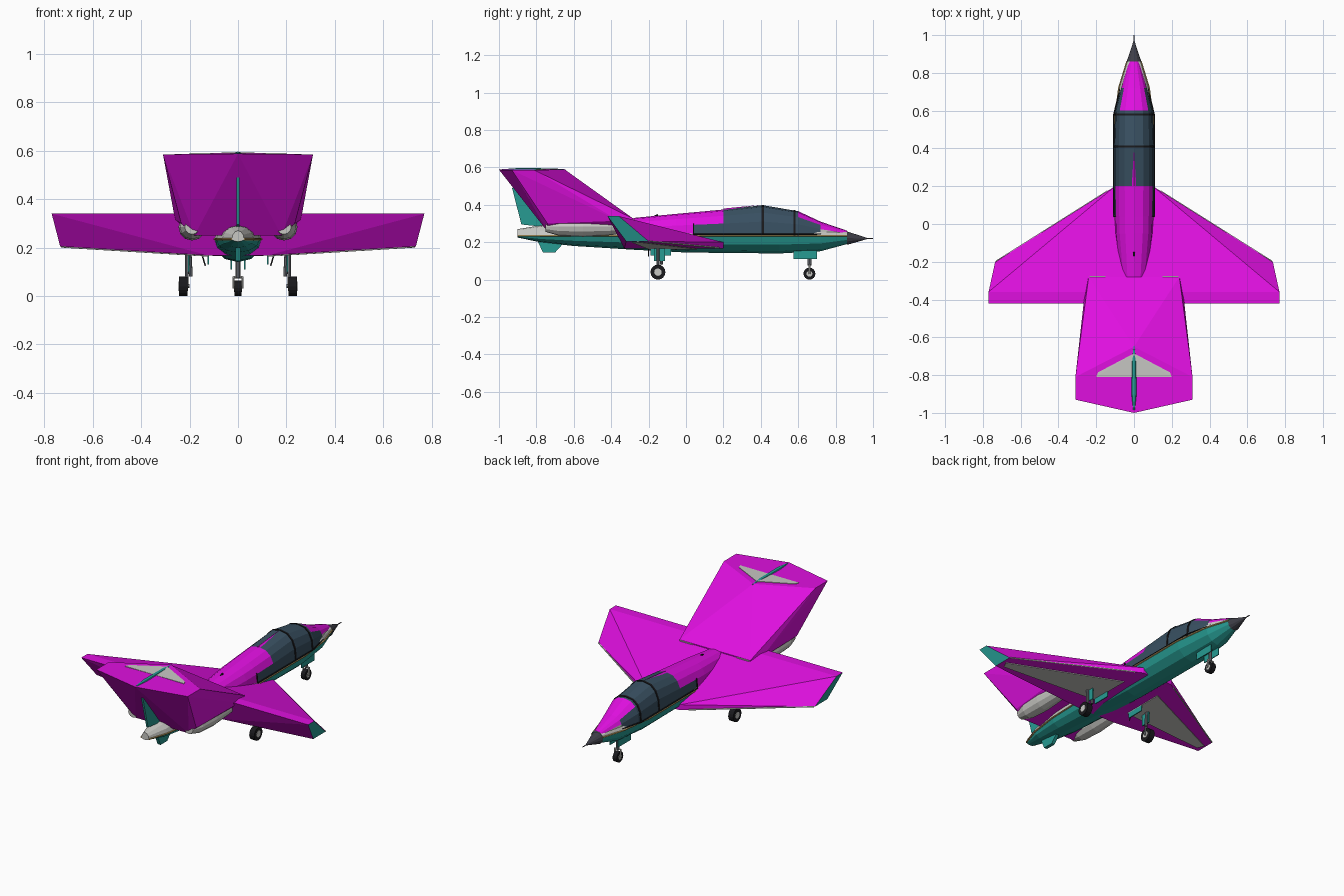
import bpy, bmesh, math
from mathutils import Vector, Matrix

if "Cube" in bpy.data.objects:
    bpy.data.objects.remove(bpy.data.objects["Cube"])

COLOURS = {
    "magenta": (0.74, 0.005, 0.74), "teal": (0.02, 0.33, 0.29),
    "light_grey": (0.58, 0.58, 0.55), "glass": (0.04, 0.08, 0.12),
    "nose_grey": (0.05, 0.05, 0.065), "black": (0.01, 0.01, 0.012),
    "tan": (0.55, 0.38, 0.13), "steel": (0.18, 0.19, 0.21),
}
NAMES = list(COLOURS)
MATS = []
for n, c in COLOURS.items():
    m = bpy.data.materials.new(n)
    m.diffuse_color = (*c, 1)
    m.use_nodes = True
    m.node_tree.nodes["Principled BSDF"].inputs["Base Color"].default_value = m.diffuse_color
    MATS.append(m)


def finish(name, bm, colour):
    """colour: a name, or a rule taking a face."""
    bmesh.ops.recalc_face_normals(bm, faces=bm.faces)
    for f in bm.faces:
        f.material_index = NAMES.index(colour if isinstance(colour, str) else colour(f))
    me = bpy.data.meshes.new(name)
    bm.to_mesh(me)
    bm.free()
    for m in MATS:
        me.materials.append(m)
    ob = bpy.data.objects.new(name, me)
    bpy.context.collection.objects.link(ob)
    return ob


def hull(name, pts, colour, both=False):
    bm = bmesh.new()
    if both:
        pts = list(pts) + [(-x, y, z) for x, y, z in pts if x]
    for p in pts:
        bm.verts.new(p)
    r = bmesh.ops.convex_hull(bm, input=bm.verts)
    bmesh.ops.delete(bm, geom=list({v for v in r["geom_interior"] if isinstance(v, bmesh.types.BMVert)}),
                     context='VERTS')
    bmesh.ops.dissolve_limit(bm, angle_limit=0.01, verts=bm.verts, edges=bm.edges)
    return finish(name, bm, colour)


def loft(name, rings, colour):
    bm = bmesh.new()
    rs = [[bm.verts.new(p) for p in r] for r in rings]
    n = len(rs[0])
    for a, b in zip(rs, rs[1:]):
        for i in range(n):
            j = (i + 1) % n
            bm.faces.new((a[i], a[j], b[j], b[i]))
    bm.faces.new(rs[0])
    bm.faces.new(rs[-1])
    return finish(name, bm, colour)


def rods(name, segs, r, colour, sides=6):
    """Straight round bars between pairs of points."""
    bm = bmesh.new()
    for a, b in segs:
        a, b = Vector(a), Vector(b)
        d = b - a
        mat = Matrix.Translation((a + b) / 2) @ d.to_track_quat('Z', 'Y').to_matrix().to_4x4()
        bmesh.ops.create_cone(bm, cap_ends=True, segments=sides, radius1=r, radius2=r,
                              depth=d.length, matrix=mat)
    return finish(name, bm, colour)


def oval(y, w, zm, down, up, n=12, cx=0.0):
    out = []
    for i in range(n):
        a = 2 * math.pi * i / n
        s = math.sin(a)
        out.append((cx + w * math.cos(a), y, zm + s * (up if s > 0 else down)))
    return out


def box(name, lo, hi, colour):
    return hull(name, [(x, y, z) for x in (lo[0], hi[0]) for y in (lo[1], hi[1])
                       for z in (lo[2], hi[2])], colour)


# Fuselage: teal belly, pale upper flanks
ZM = 0.235
BODY = [(-0.9, .025, .01, .035), (-0.78, .065, .035, .055), (-0.6, .09, .055, .065),
        (-0.28, .1, .075, .07), (0, .107, .09, .06), (.5, .107, .095, .035),
        (.72, .08, .083, .04), (.86, .037, .045, .025)]
loft("fuselage", [oval(y, w, ZM, d, u) for y, w, d, u in BODY],
     lambda f: "teal" if f.calc_center_median().z < ZM else "light_grey")
for s, side in ((1, "right"), (-1, "left")):
    rods(side + "_trim_line", [((s * a[1], a[0], ZM), (s * b[1], b[0], ZM))
                               for a, b in zip(BODY, BODY[1:])], .005, "tan")

# Nose cone and probe
loft("nose_cone", [oval(.86, .039, .222, .036, .036), oval(.91, .022, .221, .021, .021),
                   oval(.965, .004, .22, .004, .004)], "nose_grey")
rods("nose_probe", [((0, .95, .22), (0, 1, .22))], .003, "nose_grey")

# Upper deck with canopy glass
DECK = [(-.28, .075, .33), (-.05, .1, .352), (.04, .103, .36), (.2, .106, .375), (.41, .106, .398),
        (.6, .1, .366), (.72, .07, .31), (.86, .028, .262)]


def arch(y, grow=0.0):
    for a, b in zip(DECK, DECK[1:]):
        if a[0] <= y <= b[0]:
            t = (y - a[0]) / (b[0] - a[0])
            w, top = (a[k] + t * (b[k] - a[k]) + grow for k in (1, 2))
    pts = []
    for i in range(9):
        c, s = math.cos(math.pi * i / 8), math.sin(math.pi * i / 8)
        pts.append((w * math.copysign(abs(c) ** .8, c), y, ZM + (top - ZM) * s ** .8))
    return pts


def deck_colour(f):
    c = f.calc_center_median()
    if .2 < c.y < .6:
        return "glass"
    if .6 < c.y < .72:
        return "magenta" if abs(c.x) < .062 else "glass"
    if c.y > .72:
        return "magenta" if c.z > .262 else "light_grey"
    if .04 < c.y < .2 and c.z < .28:
        return "glass"
    return "magenta"


loft("upper_deck", [arch(d[0]) for d in DECK], deck_colour)
for i, y in enumerate((.41, .58)):
    loft(f"canopy_frame_{i}", [arch(y - .006, .003), arch(y + .006, .003)], "black")
hull("spine_ridge", [(.012, .2, .372), (0, .4, .4), (0, .2, .38)], "magenta", True)
for s, side in ((1, "right"), (-1, "left")):
    rods(side + "_canopy_sill", [((s * .107, .04, .243), (s * .107, .58, .243)),
                                 ((s * .107, .58, .243), (s * .073, .72, .243)),
                                 ((s * .106, .04, .243), (s * .1, .04, .3))], .004, "black")
rods("deck_vent", [((0, -.17, .335), (0, -.15, .345))], .006, "black")

# Thick wedge wing with teal tips
hull("wing", [(.1, .2, .166), (.1, .2, .2), (.12, -.33, .167), (.735, -.2, .205), (.735, -.32, .205),
              (.77, -.36, .34), (.77, -.42, .34)],
     lambda f: "teal" if abs(f.normal.x) > .85 else "magenta", True)
for s, side in ((1, "right"), (-1, "left")):
    # Pale panel beneath the wing
    hull(side + "_underwing_panel",
         [(s * x, y, .159 + .0612 * x - dz) for x, y in
          ((.12, .06), (.12, -.2), (.4, -.2), (.7, -.29), (.72, -.25)) for dz in (0, .004)], "light_grey")
    rods(side + "_wing_edge_strip", [((s * .14, .175, .17), (s * .73, -.197, .205))], .004, "light_grey")
    # Engine nacelles in the wing roots and intake lips
    loft(side + "_nacelle", [oval(y, r, .285, r, r * .8, 12, s * .19) for y, r in
                             ((-.3, .03), (-.4, .047), (-.55, .056), (-.68, .05), (-.75, .03))],
         "light_grey")
    box(side + "_intake_lip", (s * .15, -.29, .316), (s * .235, -.275, .324), "light_grey")

# Broad wedge tail
hull("tail_wedge", [(0, -1, .588), (0, -.65, .59), (.31, -.81, .585), (.31, -.93, .585),
                    (.24, -.28, .325), (.24, -.28, .295), (.26, -.36, .315),
                    (.235, -.74, .3), (.18, -.735, .25)], "magenta", True)
hull("tail_top_panel", [(0, -.685, z) for z in (.588, .593)] +
     [(x, y, z) for x, y in ((.19, -.785), (.2, -.81)) for z in (.58, .59)], "light_grey", True)
loft("tail_top_fairing", [oval(y, r, .588, r * .6, r * .6, 8) for y, r in
                          ((-.645, .003), (-.72, .012), (-.9, .014), (-.985, .004))], "teal")
# Rudder below the wedge and ventral fin
hull("rudder", [(x, y, z) for x in (-.006, .006) for y, z in
                ((-.93, .49), (-.88, .295), (-.74, .28), (-.83, .49))], "teal")
hull("ventral_fin", [(x, y, z) for x in (-.01, .01) for y, z in
                     ((-.79, .2), (-.765, .145), (-.7, .145), (-.65, .2))], "teal")


def wheel(name, x, y, r, w):
    rods(name + "_tyre", [((x - w, y, r), (x + w, y, r))], r, "black", 16)
    rods(name + "_hub", [((x - w - .002, y, r), (x + w + .002, y, r))], r * .5, "light_grey", 12)


# Landing gear
wheel("nose_wheel", 0, .66, .032, .014)
rods("nose_strut", [((0, .66, .075), (0, .66, .16))], .01, "steel", 8)
rods("nose_fork", [((x, .66, .03), (x, .66, .08)) for x in (-.019, .019)] +
     [((-.019, .66, .078), (.019, .66, .078))], .005, "light_grey")
for s, side in ((1, "right"), (-1, "left")):
    wheel(side + "_main_wheel", s * .226, -.15, .04, .017)
    rods(side + "_main_strut", [((s * .212, -.15, .045), (s * .212, -.15, .185)),
                                ((s * .195, -.13, .08), (s * .2, -.13, .18))], .008, "steel", 8)
    rods(side + "_main_axle", [((s * .2, -.15, .042), (s * .226, -.15, .042))], .008, "steel", 8)
    box(side + "_main_door", (s * .2, -.17, .1), (s * .207, -.112, .185), "teal")
    box(side + "_inner_door", (s * .12, -.19, .13), (s * .126, -.08, .18), "teal")
    box(side + "_nose_door", (s * .025, .575, .11), (s * .03, .7, .155), "teal")
    rods(side + "_belly_aerial", [((s * .15, -.2, .175), (s * .135, -.2, .125))], .003, "black")
